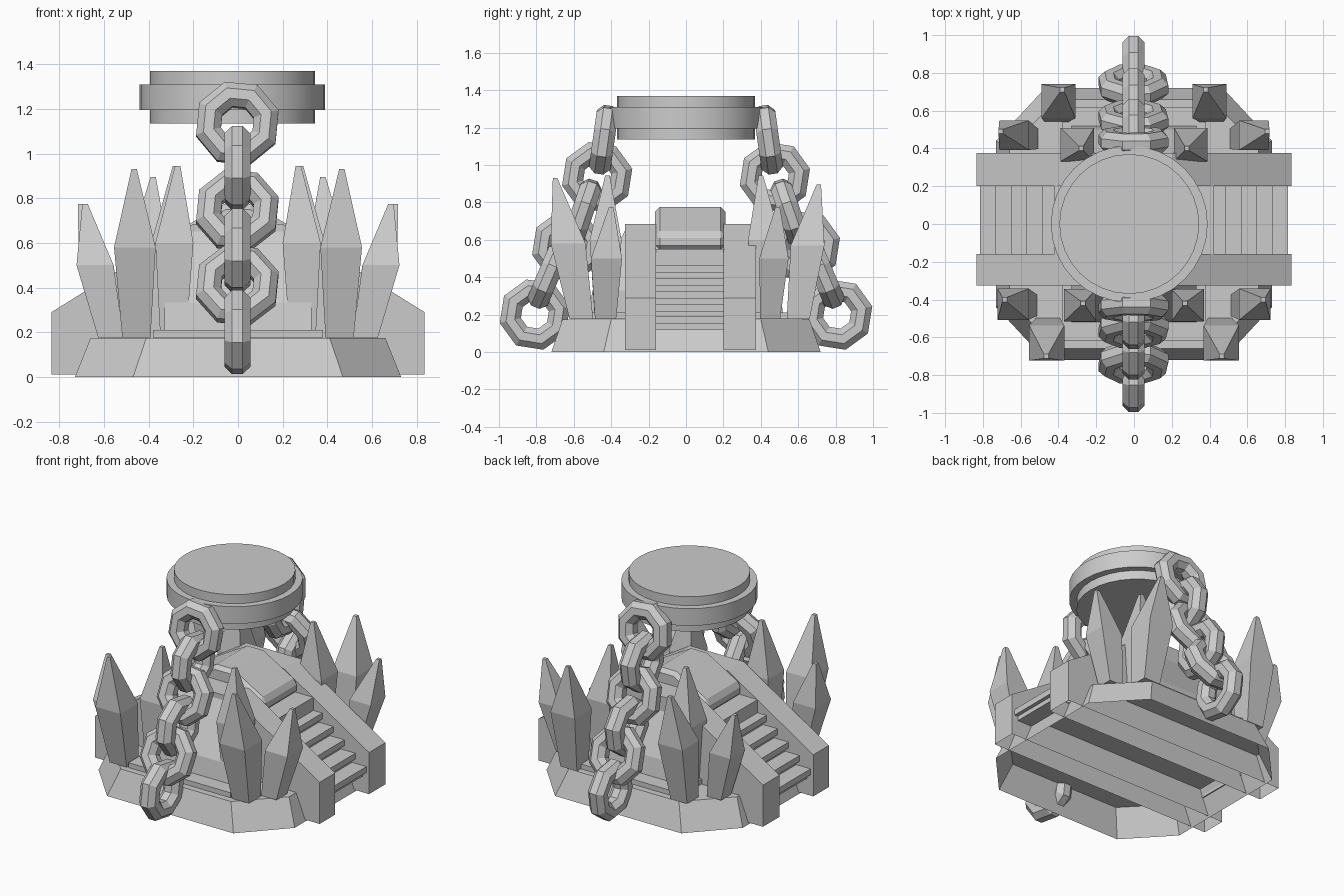
import bpy, bmesh, math
from mathutils import Vector, Matrix

if "Cube" in bpy.data.objects:
    bpy.data.objects.remove(bpy.data.objects["Cube"])


def make(name, verts, faces):
    me = bpy.data.meshes.new(name)
    me.from_pydata([tuple(v) for v in verts], [], faces)
    bm = bmesh.new()
    bm.from_mesh(me)
    bmesh.ops.recalc_face_normals(bm, faces=bm.faces)
    bm.to_mesh(me)
    bm.free()
    ob = bpy.data.objects.new(name, me)
    bpy.context.collection.objects.link(ob)
    return ob


def loft(name, rings, bottom=True, top=True):
    """Skin equal-length rings of points, with optional end caps."""
    n = len(rings[0])
    verts = [p for r in rings for p in r]
    faces = [(k * n + i, k * n + (i + 1) % n, (k + 1) * n + (i + 1) % n, (k + 1) * n + i)
             for k in range(len(rings) - 1) for i in range(n)]
    if bottom:
        faces.append(tuple(range(n))[::-1])
    if top:
        faces.append(tuple(range(len(verts) - n, len(verts))))
    return make(name, verts, faces)


def rect(cx, cy, hx, hy, z):
    return [(cx + a * hx, cy + b * hy, z) for a, b in ((-1, -1), (1, -1), (1, 1), (-1, 1))]


def box(name, x0, x1, y0, y1, z0, z1):
    c = ((x0 + x1) / 2, (y0 + y1) / 2, abs(x1 - x0) / 2, (y1 - y0) / 2)
    return loft(name, [rect(*c, z0), rect(*c, z1)])


def extrude_y(name, profile, y0, y1):
    return loft(name, [[(x, y, z) for x, z in profile] for y in (y0, y1)])


def octagon(hx, hy, cx, cy, z):
    return [(hx, -cy, z), (hx, cy, z), (cx, hy, z), (-cx, hy, z),
            (-hx, cy, z), (-hx, -cy, z), (-cx, -hy, z), (cx, -hy, z)]


# Eight-sided plinth, open underneath
loft("base_plinth", [octagon(0.73, 0.72, 0.47, 0.44, 0), octagon(0.66, 0.66, 0.41, 0.40, 0.175)],
     bottom=False)

# Ledge and tapered mound in the middle
box("mound_ledge", -0.38, 0.38, -0.62, 0.62, 0.177, 0.21)
loft("mound", [rect(0, 0, 0.33, 0.52, 0.2), rect(0, 0, 0.33, 0.50, 0.33), rect(0, 0.01, 0.2, 0.33, 0.66)])

# Two sloping stair walls running right across, open underneath
wall = [(-0.835, 0.01), (0.835, 0.01), (0.835, 0.29), (0.2, 0.685), (-0.2, 0.685), (-0.835, 0.29)]
for name, y0, y1 in (("front", -0.325, -0.16), ("back", 0.2, 0.375)):
    ob = extrude_y(f"stair_wall_{name}", wall, y0, y1)
    bm = bmesh.new()
    bm.from_mesh(ob.data)
    under = [f for f in bm.faces if f.normal.z < -0.9]
    bmesh.ops.delete(bm, geom=under, context='FACES_ONLY')
    bm.to_mesh(ob.data)
    bm.free()

# Stairs on both ends
for side, s in (("right", 1), ("left", -1)):
    for i in range(6):
        x = 0.815 - 0.082 * i
        z = 0.19 + 0.068 * i
        box(f"stair_{side}_{i}", s * (x - 0.14), s * x, -0.165, 0.205, z - 0.04, z)
        box(f"stair_riser_{side}_{i}", s * (x - 0.14), s * (x - 0.025), -0.165, 0.205, z - 0.07, z - 0.04)

# Gabled cap stone at the head of the stairs
cap = extrude_y("cap_stone", [(-0.305, 0.545), (0.305, 0.545), (0.305, 0.635), (0.06, 0.775),
                              (-0.06, 0.775), (-0.305, 0.635)], -0.165, 0.21)
bev = cap.modifiers.new("bevel", 'BEVEL')
bev.width = 0.025
bev.segments = 1
box("stair_landing", -0.42, 0.42, -0.165, 0.205, 0.46, 0.55)


# Floating stepped disc
def circle(r, z):
    return [(-0.025 + r * math.cos(i * math.tau / 32), r * math.sin(i * math.tau / 32), z)
            for i in range(32)]


disc = loft("floating_disc", [circle(0.37, 1.135), circle(0.37, 1.195), circle(0.415, 1.195),
                              circle(0.415, 1.31), circle(0.37, 1.31), circle(0.37, 1.37)])
bpy.context.view_layer.objects.active = disc
disc.select_set(True)
bpy.ops.object.shade_smooth_by_angle()
disc.select_set(False)


# Chains: eight-sided links, alternately facing front and sideways
def link(name, centre, rot, phase):
    n, m, R, r = 8, 8, 0.135, 0.063
    verts, faces = [], []
    for i in range(n):
        a = (i + phase) * math.tau / n
        for j in range(m):
            b = (j + 0.5) * math.tau / m
            d = R + r * math.cos(b)
            verts.append(rot @ Vector((d * math.cos(a), r * math.sin(b), d * math.sin(a))) + Vector(centre))
            k = (i + 1) % n
            l = (j + 1) % m
            faces.append((i * m + j, k * m + j, k * m + l, i * m + l))
    make(name, verts, faces)


# distance out, height, tilt in degrees (None = sideways link)
chain = [(0.44, 1.135, 8), (0.475, 0.935, None), (0.555, 0.745, 19),
         (0.635, 0.565, None), (0.735, 0.41, 23), (0.808, 0.2, None)]
for side, s in (("front", -1), ("back", 1)):
    for i, (d, z, tilt) in enumerate(chain):
        if tilt is None:
            rot = Matrix.Rotation(math.pi / 2, 3, 'Z')
        else:
            rot = Matrix.Rotation(math.radians(s * tilt), 3, 'X')
        link(f"chain_{side}_{i}", (-0.003, s * d, z), rot, 0.3 if tilt is None else 0.38)

# Crystals: base xy, middle xyz, tip xyz, half width at the middle
crystals = {
    "front": ((0.455, -0.56), (0.462, -0.63, 0.58), (0.465, -0.70, 0.93), 0.093),
    "front_inner": ((0.29, -0.43), (0.285, -0.43, 0.60), (0.27, -0.42, 0.945), 0.085),
    "front_outer": ((0.57, -0.43), (0.64, -0.425, 0.50), (0.685, -0.40, 0.775), 0.083),
    "back": ((0.41, 0.60), (0.40, 0.65, 0.57), (0.38, 0.71, 0.895), 0.09),
    "back_inner": ((0.30, 0.42), (0.30, 0.42, 0.60), (0.28, 0.40, 0.945), 0.088),
    "back_outer": ((0.56, 0.45), (0.635, 0.47, 0.50), (0.705, 0.49, 0.775), 0.078),
}
for name, (b, m, t, w) in crystals.items():
    for side, s in (("right", 1), ("left", -1)):
        loft(f"crystal_{name}_{side}", [rect(s * b[0], b[1], w * 0.68, w * 0.68, 0.177),
                                        rect(s * m[0], m[1], w, w, m[2]),
                                        rect(s * t[0], t[1], 0.012, 0.012, t[2])])
